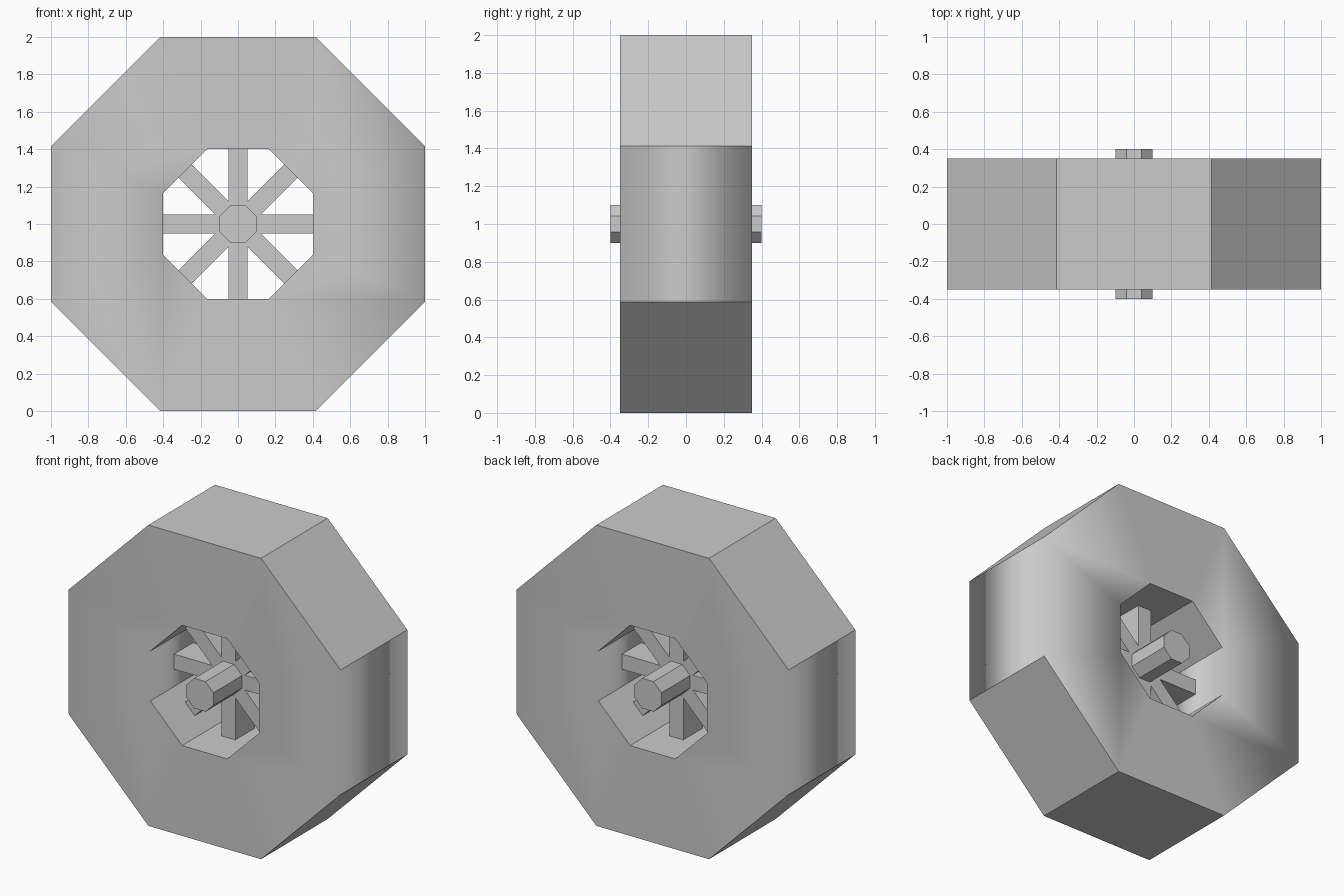
import bpy, bmesh, math
from mathutils import Matrix

if "Cube" in bpy.data.objects:
    bpy.data.objects.remove(bpy.data.objects["Cube"])

CENTRE_Z = 1.0
SIDES = 8
STEP = math.tau / SIDES


def finish(name, bm):
    bmesh.ops.recalc_face_normals(bm, faces=bm.faces)
    mesh = bpy.data.meshes.new(name)
    bm.to_mesh(mesh)
    bm.free()
    obj = bpy.data.objects.new(name, mesh)
    obj.location.z = CENTRE_Z
    bpy.context.collection.objects.link(obj)
    return obj


def octagon(bm, apothem, y):
    r = apothem / math.cos(STEP / 2)
    return [bm.verts.new((r * math.cos((i + 0.5) * STEP), y, r * math.sin((i + 0.5) * STEP)))
            for i in range(SIDES)]


# Tyre: thick octagonal ring
bm = bmesh.new()
loops = [octagon(bm, a, y) for a, y in ((1.0, -0.35), (1.0, 0.35), (0.4, 0.35), (0.4, -0.35))]
for k in range(4):
    a, b = loops[k], loops[(k + 1) % 4]
    for i in range(SIDES):
        j = (i + 1) % SIDES
        bm.faces.new((a[i], a[j], b[j], b[i]))
bm.normal_update()
# Soft shading over the rims of the side-facing walls, crisp edges elsewhere
for f in bm.faces:
    f.smooth = True
for e in bm.edges:
    d = e.verts[0].co - e.verts[1].co
    side_rim = abs(d.x) < 1e-4 and abs(d.y) < 1e-4
    on_face = all(abs(f.normal.y) > 0.9 for f in e.link_faces)
    e.smooth = side_rim or on_face
finish("tyre", bm)

# Hub: octagonal axle running through the wheel
bm = bmesh.new()
front, back = octagon(bm, 0.1, -0.4), octagon(bm, 0.1, 0.4)
bm.faces.new(front)
bm.faces.new(back)
for i in range(SIDES):
    j = (i + 1) % SIDES
    bm.faces.new((front[i], front[j], back[j], back[i]))
finish("hub", bm)

# Spokes: four bars crossing the opening
for i in range(SIDES // 2):
    bm = bmesh.new()
    bmesh.ops.create_cube(bm, size=1, matrix=Matrix.Rotation(i * STEP, 4, 'Y')
                          @ Matrix.Diagonal((0.8, 0.2, 0.1, 1)))
    finish(f"spoke_bar_{i + 1}", bm)
